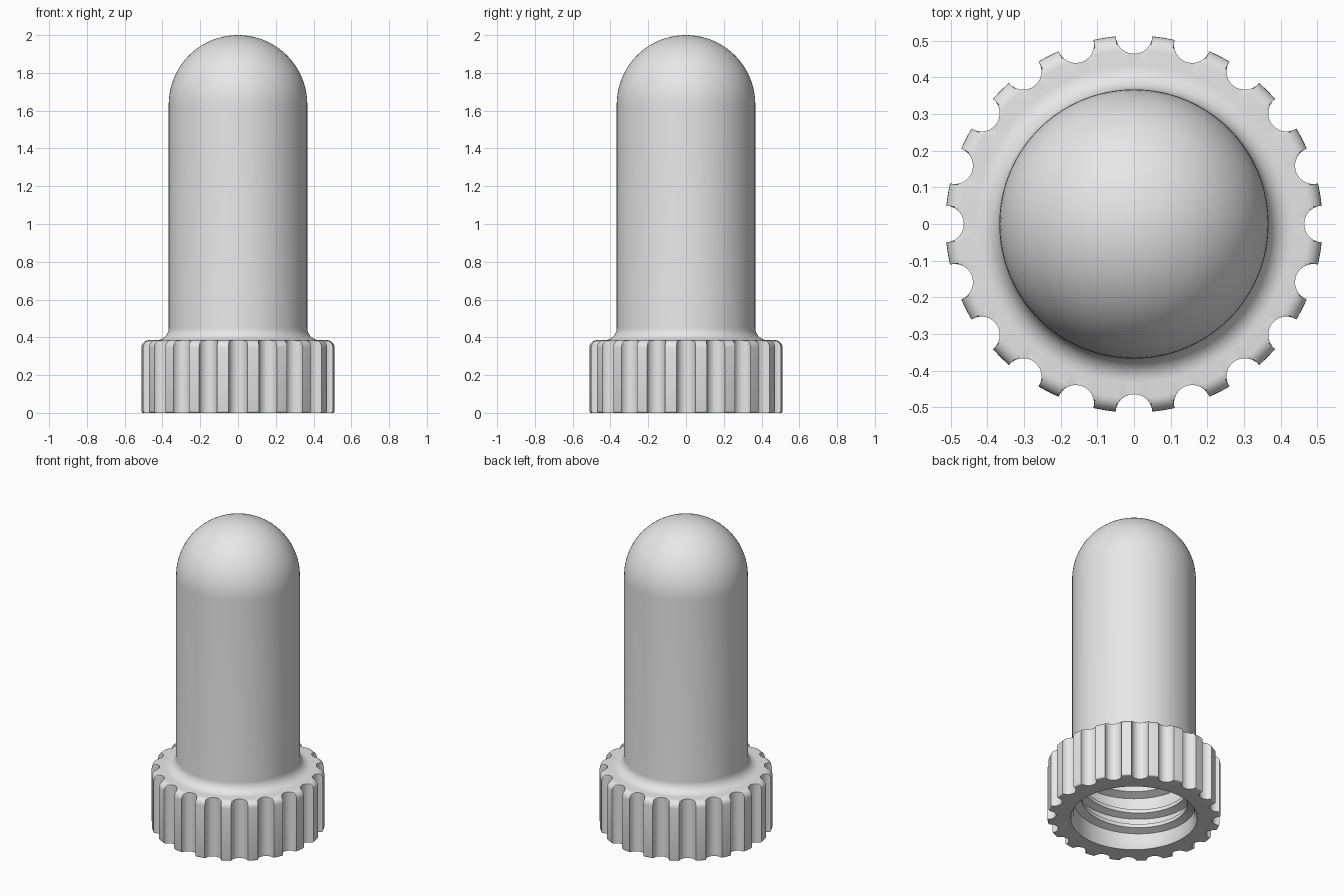
import bpy
import bmesh
from math import sin, cos, pi, radians, atan2, hypot

cube = bpy.data.objects.get("Cube")
if cube:
    bpy.data.objects.remove(cube)

grey = bpy.data.materials.new("light grey")
grey.use_nodes = True
grey.diffuse_color = (0.8, 0.8, 0.8, 1)
grey.node_tree.nodes["Principled BSDF"].inputs["Base Color"].default_value = (0.8, 0.8, 0.8, 1)

HEIGHT, SHAFT_R, BORE_R = 2.0, 0.367, 0.31
COLLAR_R, COLLAR_TOP = 0.514, 0.385
GROOVES, GROOVE_R = 20, 0.05
SOCKET_R, SOCKET_TOP = 0.36, 0.34


def arc(cx, cz, r, start, end, steps):
    """Points of an arc in the radius/height plane."""
    angles = [radians(start + (end - start) * i / steps) for i in range(steps + 1)]
    return [(cx + r * cos(a), cz + r * sin(a)) for a in angles]


def finish(bm, name, angle):
    bmesh.ops.recalc_face_normals(bm, faces=bm.faces[:])
    mesh = bpy.data.meshes.new(name)
    bm.to_mesh(mesh)
    bm.free()
    mesh.materials.append(grey)
    obj = bpy.data.objects.new(name, mesh)
    bpy.context.collection.objects.link(obj)
    bpy.ops.object.select_all(action="DESELECT")
    obj.select_set(True)
    bpy.context.view_layer.objects.active = obj
    bpy.ops.object.shade_smooth_by_angle(angle=radians(angle))
    return obj


def grip_outline():
    """Polar outline of the collar: round scallops between narrow teeth."""
    pitch = 2 * pi / GROOVES
    points = []
    for k in range(GROOVES):
        for i in range(13):
            phi = 1.5 * pi - pi * i / 12
            x, y = COLLAR_R + GROOVE_R * cos(phi), GROOVE_R * sin(phi)
            points.append((k * pitch + atan2(y, x), hypot(x, y)))
        edge = atan2(GROOVE_R, COLLAR_R)
        for t in (1 / 3, 2 / 3):
            points.append((k * pitch + edge + (pitch - 2 * edge) * t, COLLAR_R))
    return points


# Hollow domed cap with grip collar: outer skin down, then inner skin up
dome_z = HEIGHT - SHAFT_R
profile = arc(0, dome_z, SHAFT_R, 90, 0, 20)
profile += arc(SHAFT_R + 0.065, COLLAR_TOP + 0.065, 0.065, 180, 270, 8)
profile += arc(COLLAR_R - 0.04, COLLAR_TOP - 0.04, 0.04, 90, 0, 7)
profile += arc(COLLAR_R - 0.01, 0.01, 0.01, 0, -90, 3)
profile += [(0.45, 0), (0.375, 0), (SOCKET_R, 0.03), (SOCKET_R, SOCKET_TOP),
            (BORE_R, SOCKET_TOP + 0.02)]
profile += arc(0, dome_z, BORE_R, 0, 90, 16)

outline = grip_outline()
bm = bmesh.new()
rings = []
for radius, z in profile:
    if radius < 0.0001:
        rings.append([bm.verts.new((0, 0, z))])
    else:
        rings.append([bm.verts.new((min(radius, r) * cos(a), min(radius, r) * sin(a), z))
                      for a, r in outline])
count = len(outline)
for low, high in zip(rings, rings[1:]):
    for i in range(count):
        j = (i + 1) % count
        if len(low) == 1:
            bm.faces.new((low[0], high[i], high[j]))
        elif len(high) == 1:
            bm.faces.new((low[i], low[j], high[0]))
        else:
            bm.faces.new((low[i], low[j], high[j], high[i]))
finish(bm, "cap_body", 35)

# Internal screw thread: trapezoid section swept along a helix
section = [(SOCKET_R + 0.01, -0.032), (0.315, -0.012), (0.315, 0.012), (SOCKET_R + 0.01, 0.032)]
turns, pitch, steps = 2.5, 0.1, 72
bm = bmesh.new()
previous = None
for i in range(int(turns * steps) + 1):
    a = 2 * pi * i / steps
    z = 0.065 + pitch * i / steps
    current = [bm.verts.new((r * cos(a), r * sin(a), z + dz)) for r, dz in section]
    if previous:
        for k in range(4):
            n = (k + 1) % 4
            bm.faces.new((previous[k], previous[n], current[n], current[k]))
    else:
        bm.faces.new(current)
    previous = current
bm.faces.new(previous)
finish(bm, "inner_thread", 30)
